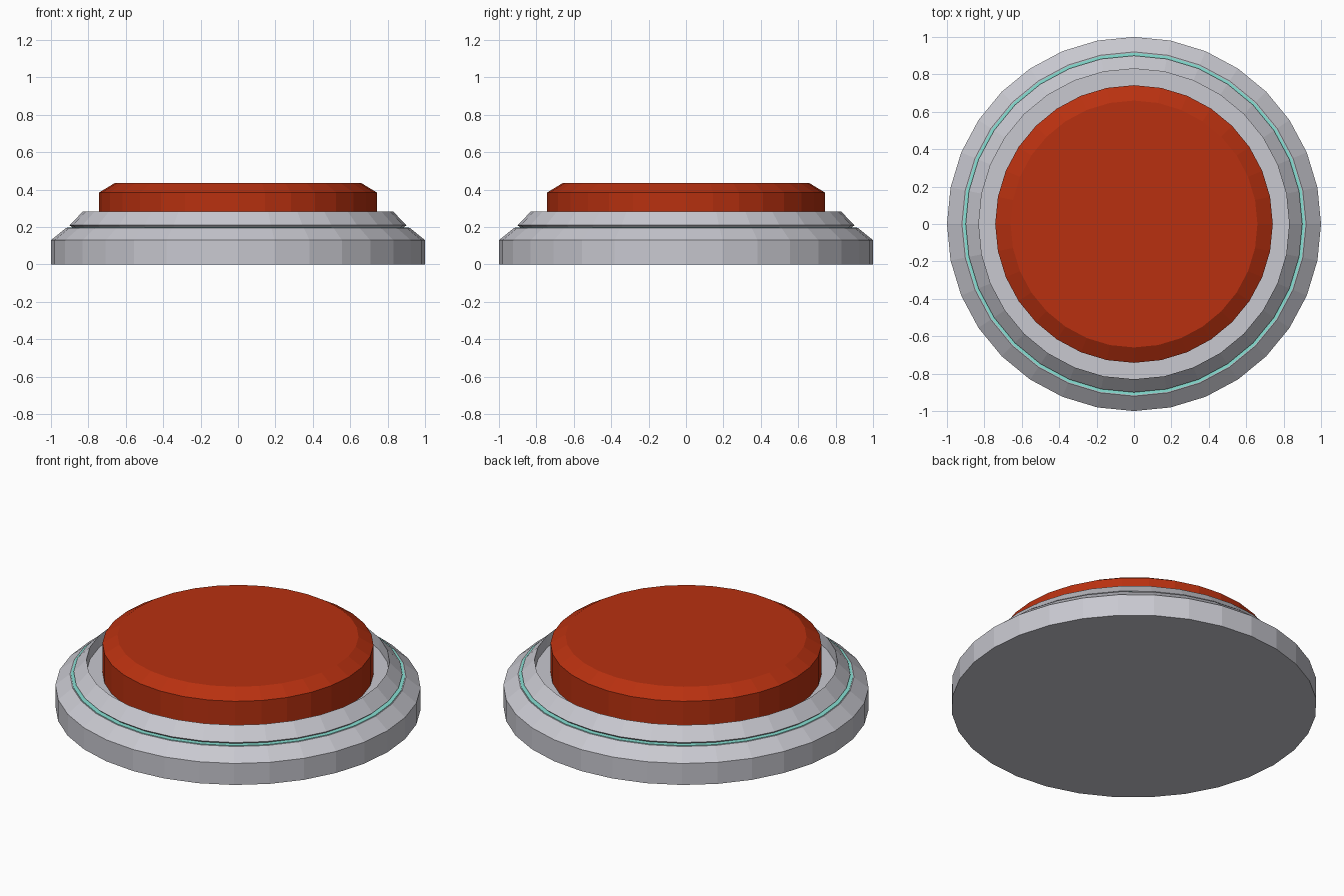
import bpy
import math

SIDES = 32

cube = bpy.data.objects.get("Cube")
if cube:
    bpy.data.objects.remove(cube, do_unlink=True)


def make_material(name, colour):
    mat = bpy.data.materials.new(name)
    mat.use_nodes = True
    mat.diffuse_color = (*colour, 1)
    mat.node_tree.nodes["Principled BSDF"].inputs["Base Color"].default_value = (*colour, 1)
    return mat


def lathe(name, profile, mat):
    """Spin a closed-ended (radius, height) profile, capping both end rings."""
    verts = [(r * math.sin(math.tau * i / SIDES), -r * math.cos(math.tau * i / SIDES), z)
             for r, z in profile for i in range(SIDES)]
    faces = [tuple(reversed(range(SIDES)))]
    for ring in range(len(profile) - 1):
        low, high = ring * SIDES, (ring + 1) * SIDES
        for i in range(SIDES):
            j = (i + 1) % SIDES
            faces.append((low + i, low + j, high + j, high + i))
    faces.append(tuple(range(len(verts) - SIDES, len(verts))))
    mesh = bpy.data.meshes.new(name)
    mesh.from_pydata(verts, [], faces)
    mesh.materials.append(mat)
    obj = bpy.data.objects.new(name, mesh)
    bpy.context.collection.objects.link(obj)
    return obj


grey = make_material("light grey metal", (0.58, 0.58, 0.63))
teal = make_material("pale teal", (0.25, 0.75, 0.66))
red = make_material("button red", (0.48, 0.03, 0.005))

# Base plate with a bevelled shoulder
lathe("base", [(1, 0), (1, 0.13), (0.92, 0.195)], grey)

# Thin glowing seam between base and collar
lathe("seam_light", [(0.915, 0.193), (0.915, 0.198)], teal)

# Sloped collar with a recess for the button
lathe("collar", [(0.885, 0.196), (0.9, 0.21), (0.83, 0.283), (0.83, 0.21)], grey)

# Push button with a bevelled top
lathe("button", [(0.742, 0.2), (0.742, 0.385), (0.66, 0.435)], red)
